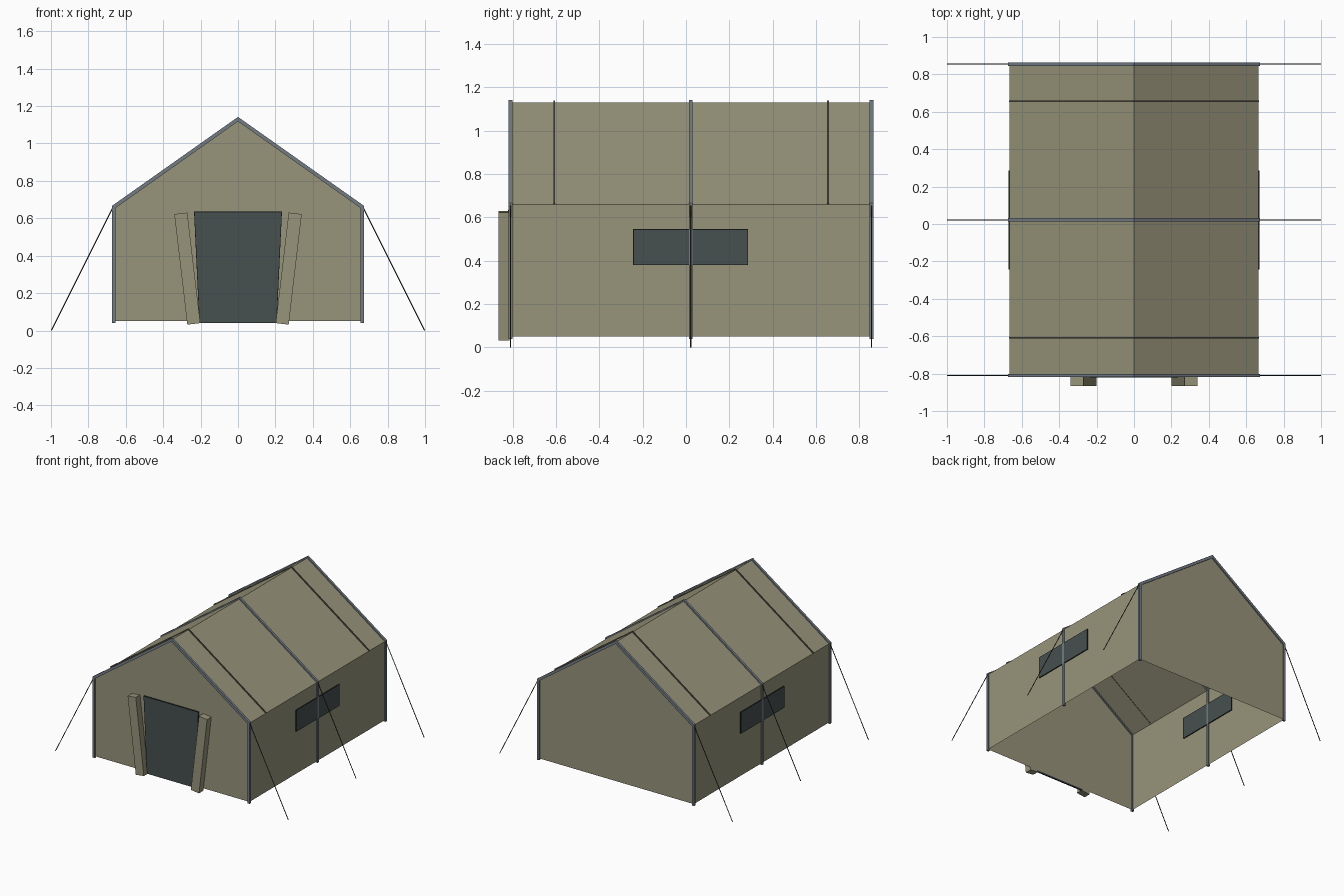
import bpy
import bmesh
from math import atan2
from mathutils import Matrix, Vector

cube = bpy.data.objects.get("Cube")
if cube:
    bpy.data.objects.remove(cube, do_unlink=True)


def material(name, rgb):
    m = bpy.data.materials.new(name)
    m.use_nodes = True
    m.diffuse_color = (*rgb, 1)
    m.node_tree.nodes["Principled BSDF"].inputs["Base Color"].default_value = (*rgb, 1)
    return m


canvas = material("olive canvas", (0.31, 0.295, 0.195))
seam = material("dark olive seam", (0.11, 0.105, 0.075))
metal = material("blue grey metal", (0.17, 0.20, 0.23))
mesh_dark = material("dark grey netting", (0.062, 0.08, 0.08))
trim = material("black trim", (0.015, 0.02, 0.02))
cord = material("dark cord", (0.035, 0.035, 0.028))


def finish(name, bm, *mats):
    bmesh.ops.recalc_face_normals(bm, faces=bm.faces)
    me = bpy.data.meshes.new(name)
    bm.to_mesh(me)
    bm.free()
    for m in mats:
        me.materials.append(m)
    ob = bpy.data.objects.new(name, me)
    bpy.context.collection.objects.link(ob)
    return ob


def mirrored(half):
    """Complete a half outline that ends on the ridge at x = 0."""
    return half + [(-x, z) for x, z in reversed(half[:-1])]


def arch(name, outer, inner, y, width, mat):
    """Sweep a band between two matching outlines along y."""
    bm = bmesh.new()
    rings = []
    for o, i in zip(mirrored(outer), mirrored(inner)):
        rings.append([bm.verts.new((p[0], y + s * width / 2, p[1]))
                      for p, s in ((o, -1), (o, 1), (i, 1), (i, -1))])
    for a, b in zip(rings, rings[1:]):
        for k in range(4):
            n = (k + 1) % 4
            bm.faces.new((a[k], a[n], b[n], b[k]))
    bm.faces.new(rings[0])
    bm.faces.new(rings[-1])
    return finish(name, bm, mat)


def box(size, matrix):
    bm = bmesh.new()
    bmesh.ops.create_cube(bm, size=1)
    bmesh.ops.scale(bm, vec=size, verts=bm.verts)
    bm.transform(matrix)
    return bm


def panel(name, size, centre, axis):
    """Netting panel with a narrow dark trim around both faces."""
    bm = box(size, Matrix.Translation(centre))
    bm.normal_update()
    broad = [f for f in bm.faces if abs(f.normal[axis]) > 0.9]
    for f in bm.faces:
        f.material_index = 1
    bmesh.ops.inset_individual(bm, faces=broad, thickness=0.005)
    for f in broad:
        f.material_index = 0
    return finish(name, bm, mesh_dark, trim)


# Canvas shell: gabled walls and roof, open underneath
front_y, mid_y, back_y = -0.81, 0.022, 0.855
outline = mirrored([(0.665, 0.05), (0.665, 0.66), (0, 1.13)])
bm = bmesh.new()
front = [bm.verts.new((x, front_y, z)) for x, z in outline]
back = [bm.verts.new((x, back_y, z)) for x, z in outline]
bm.faces.new(front)
bm.faces.new(back)
for k in range(len(outline) - 1):
    bm.faces.new((front[k], front[k + 1], back[k + 1], back[k]))
finish("canvas_shell", bm, canvas)

# Metal frames and guy ropes
for label, y in (("front", front_y), ("middle", mid_y), ("back", back_y)):
    arch(label + "_frame",
         [(0.673, 0.04), (0.673, 0.667), (0, 1.142)],
         [(0.655, 0.04), (0.655, 0.655), (0, 1.118)], y, 0.018, metal)
    for side, sx in (("left", 1), ("right", -1)):
        a, b = Vector((sx * 0.668, y, 0.66)), Vector((sx * 0.998, y, 0.001))
        d = b - a
        bm = bmesh.new()
        bmesh.ops.create_cone(bm, cap_ends=True, segments=6, radius1=0.003,
                              radius2=0.003, depth=d.length)
        bm.transform(Matrix.Translation((a + b) / 2)
                     @ d.to_track_quat("Z", "Y").to_matrix().to_4x4())
        finish(f"{label}_{side}_rope", bm, cord)

# Raised seams across the roof
for label, y in (("front", -0.608), ("back", 0.655)):
    arch(label + "_roof_seam", [(0.668, 0.667), (0, 1.139)],
         [(0.665, 0.658), (0, 1.128)], y, 0.008, seam)

# Side windows, showing on both sides of the canvas
for side, sx in (("left", 1), ("right", -1)):
    panel(side + "_window", (0.014, 0.53, 0.166), (sx * 0.665, 0.021, 0.463), 0)

# Doorway, with sides narrowing behind the tied flaps
door = panel("doorway", (0.47, 0.009, 0.595), (0, -0.8165, 0.3375), 1)
for v in door.data.vertices:
    if v.co.z < 0.1:
        v.co.x *= 0.88

# Tied-back door flaps, leaning outward at the top
lean = atan2(0.07, 0.595)
for side, sx in (("left", 1), ("right", -1)):
    place = Matrix.Translation((sx * 0.271, -0.839, 0.331)) @ Matrix.Rotation(sx * lean, 4, "Y")
    finish(side + "_door_flap", box((0.07, 0.052, 0.595), place), canvas)
